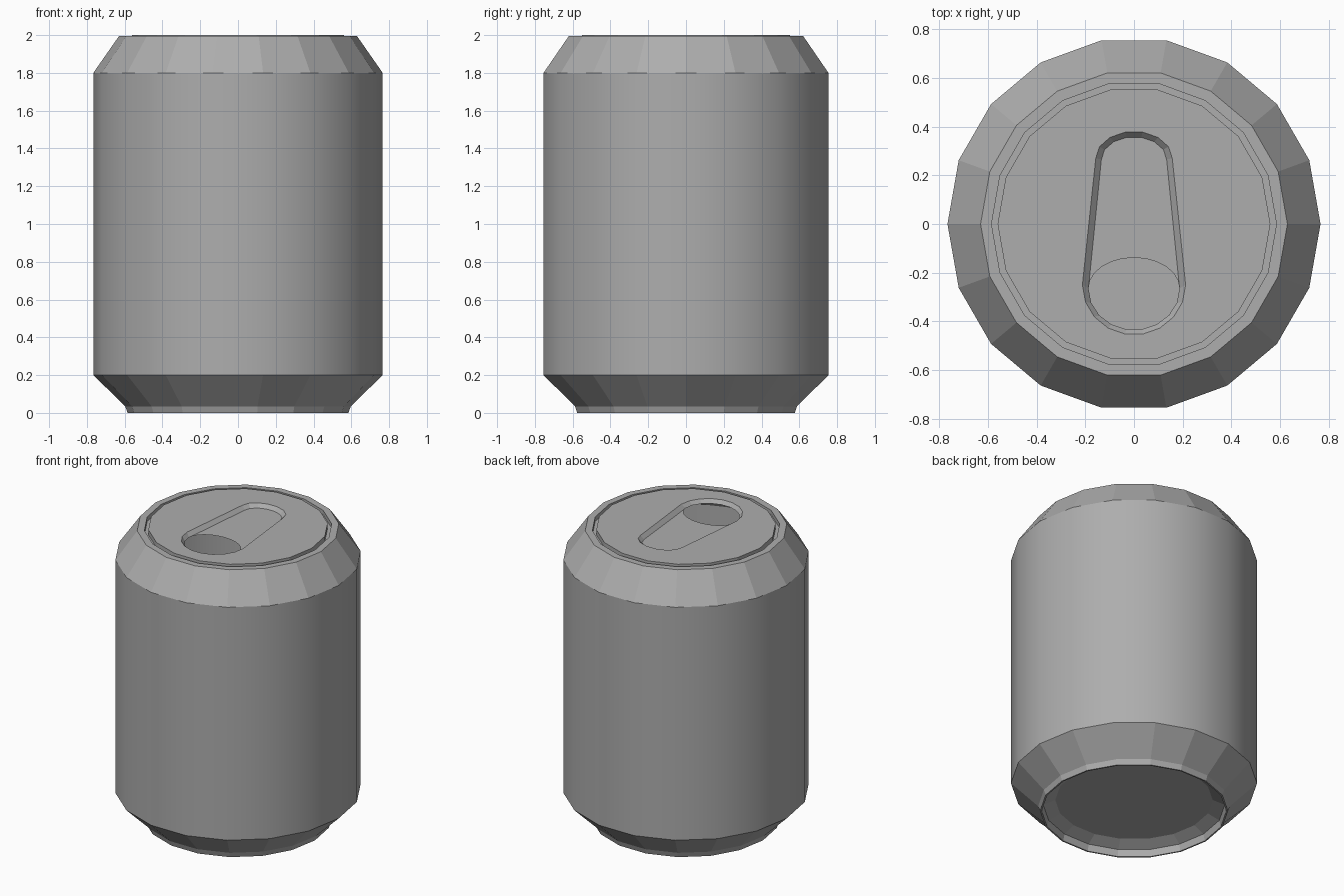
import bpy, bmesh, math

if "Cube" in bpy.data.objects:
    bpy.data.objects.remove(bpy.data.objects["Cube"])

SIDES = 18
LID_Z, FLOOR_Z = 2.0, 1.975
bm = bmesh.new()


def ring(r, z):
    return [bm.verts.new((r * math.cos(math.tau * i / SIDES),
                          r * math.sin(math.tau * i / SIDES), z)) for i in range(SIDES)]


def bridge(a, b):
    n = len(a)
    return [bm.faces.new((a[i], a[(i + 1) % n], b[(i + 1) % n], b[i])) for i in range(n)]


def arc(cy, rx, ry, a0, a1, n):
    """Points along an elliptical arc centred on x = 0."""
    pts = []
    for i in range(n + 1):
        a = math.radians(a0 + (a1 - a0) * i / n)
        pts.append((rx * math.cos(a), cy + ry * math.sin(a)))
    return pts


def loop_edges(vs):
    out = []
    for i in range(len(vs)):
        pair = (vs[i], vs[(i + 1) % len(vs)])
        out.append(bm.edges.get(pair) or bm.edges.new(pair))
    return out


# Can shell: bottom recess, foot, body, shoulder, rim and groove
profile = [(0.49, 0.08), (0.565, 0.045), (0.575, 0.0), (0.585, 0.0), (0.597, 0.035),
           (0.766, 0.2), (0.766, 1.8), (0.63, 1.995), (0.585, 1.995), (0.585, 1.965),
           (0.56, 1.965), (0.56, LID_Z)]
BODY = 5
rings = [ring(r, z) for r, z in profile]
bm.faces.new(rings[0][::-1])
for i in range(len(rings) - 1):
    faces = bridge(rings[i], rings[i + 1])
    if i == BODY:
        for f in faces:
            f.smooth = True
for k in (BODY, BODY + 1):
    for e in loop_edges(rings[k]):
        e.smooth = False

# Lid panel around the tapered slot
outer_pts = arc(0.27, 0.157, 0.11, 0, 180, 7) + arc(-0.25, 0.212, 0.205, 180, 360, 9)
inner_pts = arc(0.265, 0.134, 0.093, 0, 180, 7) + arc(-0.265, 0.187, 0.17, 180, 360, 9)
outer = [bm.verts.new((x, y, LID_Z)) for x, y in outer_pts]
inner = [bm.verts.new((x, y, FLOOR_Z)) for x, y in inner_pts]
bmesh.ops.triangle_fill(bm, use_beauty=True, normal=(0, 0, 1),
                        edges=loop_edges(rings[-1]) + loop_edges(outer))

# Slot walls
bridge(outer, inner)

# Slot floor, ending at the round drinking hole
hole = [bm.verts.new((x, y, FLOOR_Z))
        for x, y in arc(-0.265, 0.187, 0.127, 180, 0, 12)[1:-1]]
floor_loop = inner[:9] + hole + [inner[-1]]
bmesh.ops.triangle_fill(bm, use_beauty=True, normal=(0, 0, 1), edges=loop_edges(floor_loop))

bmesh.ops.recalc_face_normals(bm, faces=bm.faces[:])
mesh = bpy.data.meshes.new("drink_can")
bm.to_mesh(mesh)
bm.free()

# Dark grey metal
metal = bpy.data.materials.new("dark_metal")
metal.diffuse_color = (0.42, 0.42, 0.42, 1)
metal.use_nodes = True
metal.node_tree.nodes["Principled BSDF"].inputs["Base Color"].default_value = metal.diffuse_color
mesh.materials.append(metal)
bpy.context.collection.objects.link(bpy.data.objects.new("drink_can", mesh))
